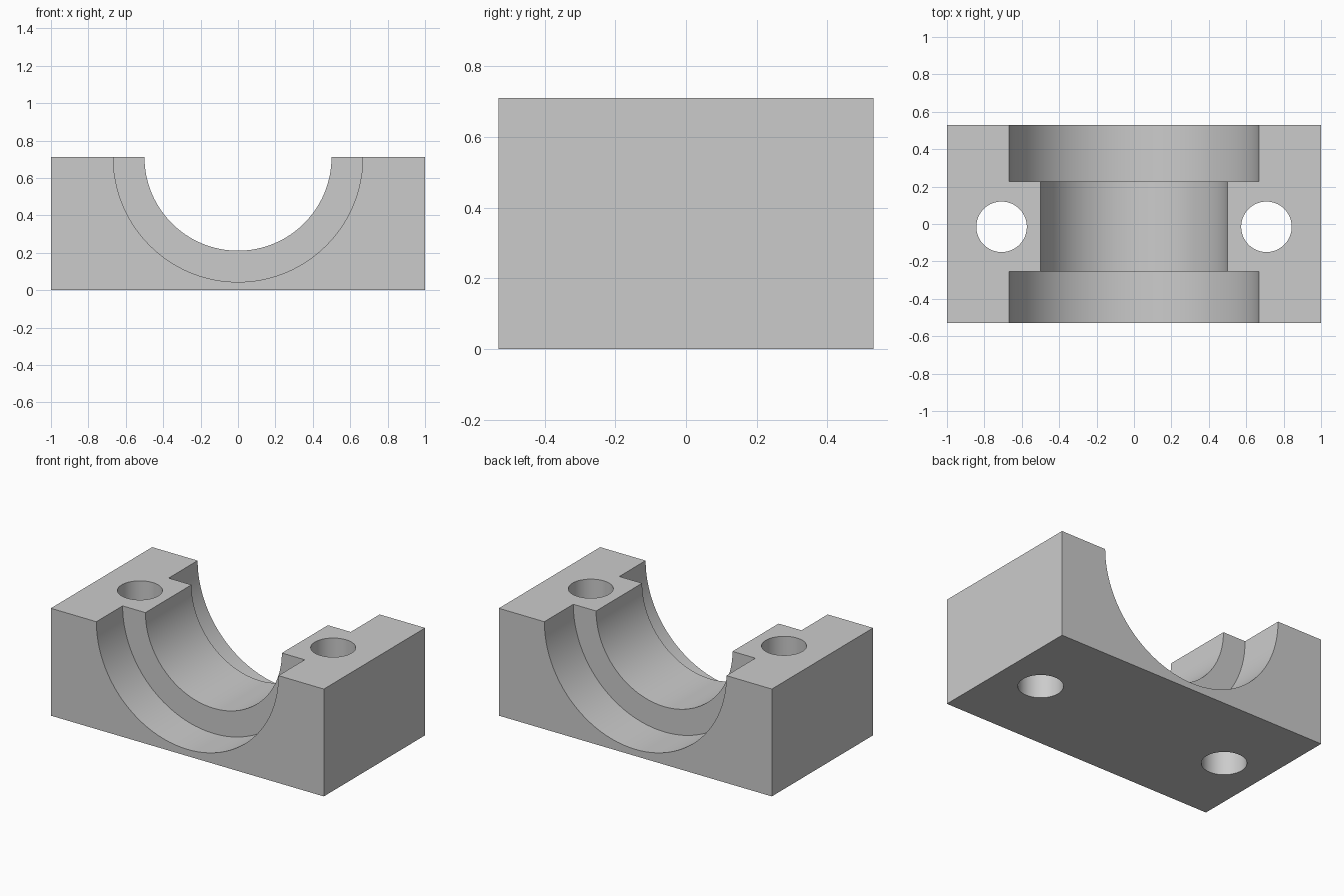
import bpy
import math

WIDTH, DEPTH, HEIGHT = 2.0, 1.06, 0.711
HALF_DEPTH = DEPTH / 2

if "Cube" in bpy.data.objects:
    bpy.data.objects.remove(bpy.data.objects["Cube"], do_unlink=True)

# Single plain grey material
grey = bpy.data.materials.new("plain grey")
grey.use_nodes = True
grey.diffuse_color = (0.6, 0.6, 0.6, 1)
grey.node_tree.nodes["Principled BSDF"].inputs["Base Color"].default_value = (0.6, 0.6, 0.6, 1)

# Solid rectangular block
bpy.ops.mesh.primitive_cube_add(size=1, location=(0, 0, HEIGHT / 2))
block = bpy.context.object
block.name = "bearing_block"
block.scale = (WIDTH, DEPTH, HEIGHT)
bpy.ops.object.transform_apply(location=True, rotation=False, scale=True)
block.data.materials.append(grey)


def cut_cylinder(name, radius, length, location, along_y=False):
    """Subtract a cylinder from the block, then drop the cutter."""
    turn = (math.pi / 2, 0, 0) if along_y else (0, 0, 0)
    bpy.ops.mesh.primitive_cylinder_add(vertices=96, radius=radius, depth=length,
                                        location=location, rotation=turn)
    cutter = bpy.context.object
    cutter.name = name
    cutter.hide_render = True
    cutter.data.materials.append(grey)
    bpy.context.view_layer.objects.active = block
    cut = block.modifiers.new(name, "BOOLEAN")
    cut.operation = "DIFFERENCE"
    cut.solver = "EXACT"
    cut.object = cutter
    bpy.ops.object.modifier_apply(modifier=cut.name)
    bpy.data.objects.remove(cutter, do_unlink=True)


# Half-round saddle through the full depth
cut_cylinder("saddle_bore", 0.5, DEPTH + 0.4, (0, 0, HEIGHT), True)

# Wider recesses at each end, leaving an off-centre rib
for name, inner, outer in (("front_recess", -0.255, -HALF_DEPTH - 0.1),
                           ("back_recess", 0.227, HALF_DEPTH + 0.1)):
    cut_cylinder(name, 0.667, abs(outer - inner),
                 (0, (inner + outer) / 2, HEIGHT), True)

# Vertical bolt holes on both shoulders
for name, side in (("left_bolt_hole", 1), ("right_bolt_hole", -1)):
    cut_cylinder(name, 0.135, HEIGHT + 0.4, (side * 0.708, -0.015, HEIGHT / 2))

# Smooth curved walls, sharp machined edges
bpy.ops.object.select_all(action="DESELECT")
block.select_set(True)
bpy.context.view_layer.objects.active = block
bpy.ops.object.shade_smooth_by_angle(angle=math.radians(30))
